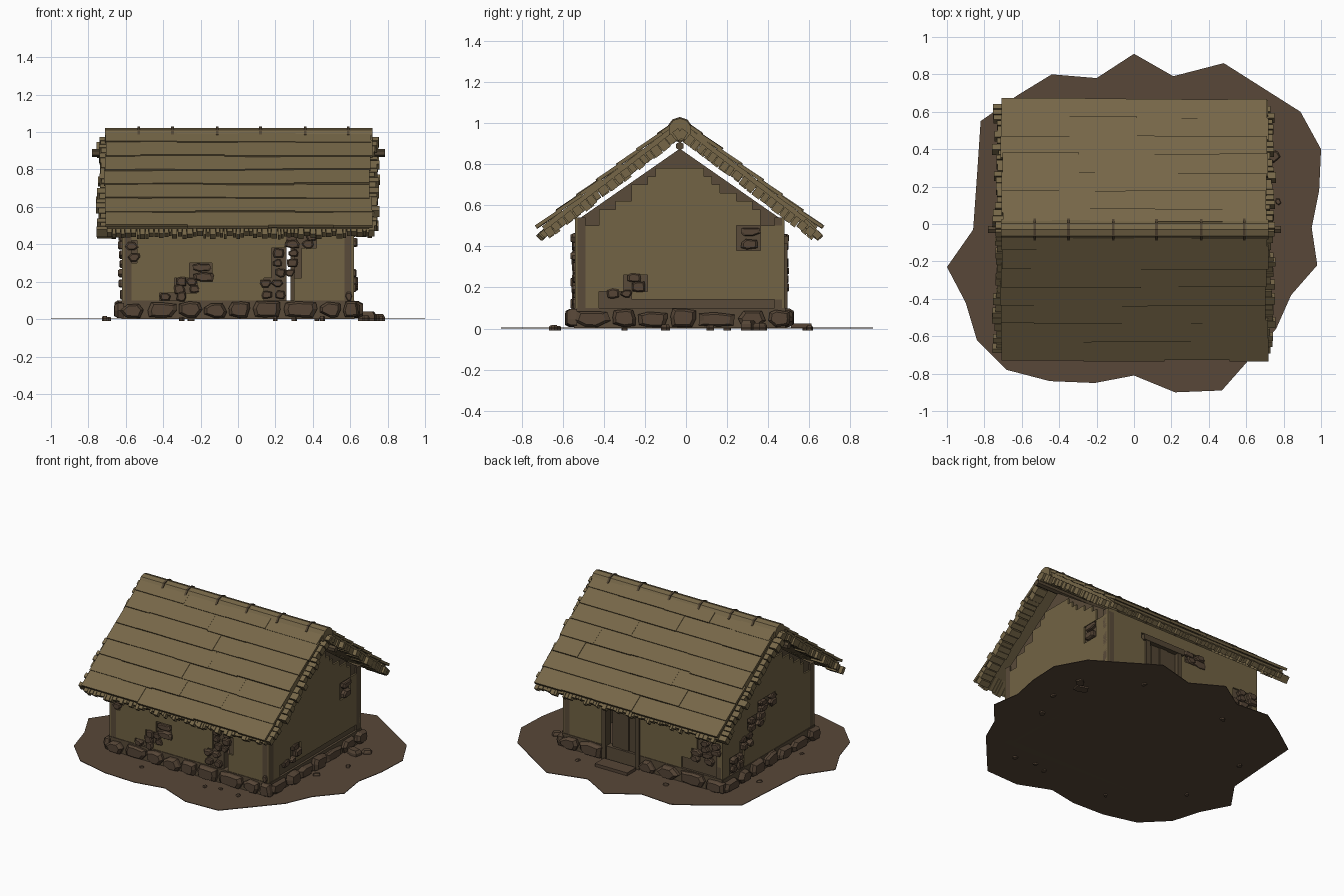
import bpy, bmesh, math, random
from mathutils import Matrix, Vector

random.seed(7)
if "Cube" in bpy.data.objects:
    bpy.data.objects.remove(bpy.data.objects["Cube"])


def material(name, *rgb):
    mat = bpy.data.materials.new(name)
    mat.use_nodes = True
    mat.diffuse_color = (*rgb, 1)
    shader = next(n for n in mat.node_tree.nodes if n.type == 'BSDF_PRINCIPLED')
    shader.inputs["Base Color"].default_value = (*rgb, 1)
    shader.inputs["Roughness"].default_value = 0.9
    return mat


STRAW = material("straw", .18, .134, .064)
PLASTER = material("mud_plaster", .168, .125, .058)
CORE = material("bare_clay", .1, .07, .041)
STONE = material("brown_stone", .092, .06, .037)
EARTH = material("earth", .099, .064, .04)
TIMBER = material("timber", .085, .06, .033)

jitter = random.uniform
shift = Matrix.Translation


def turn(angle, axis='Z'):
    return Matrix.Rotation(angle, 4, axis)


def finish(bm, name, mat):
    bmesh.ops.recalc_face_normals(bm, faces=bm.faces)
    mesh = bpy.data.meshes.new(name)
    bm.to_mesh(mesh)
    bm.free()
    mesh.materials.append(mat)
    obj = bpy.data.objects.new(name, mesh)
    bpy.context.collection.objects.link(obj)
    return obj


def box(bm, low, high, frame=Matrix(), tilt=0):
    low, high = Vector(low), Vector(high)
    size = Matrix.Diagonal((*(high - low), 1))
    place = frame @ shift((low + high) / 2) @ turn(tilt, 'X') @ size
    bmesh.ops.create_cube(bm, size=1, matrix=place)


def rod(bm, x0, x1, y, z, radius, sides):
    place = shift(((x0 + x1) / 2, y, z)) @ turn(math.pi / 2, 'Y') @ turn(math.pi / sides)
    bmesh.ops.create_cone(bm, cap_ends=True, segments=sides, radius1=radius,
                          radius2=radius, depth=x1 - x0, matrix=place)


def extrude(bm, faces, offset):
    moved = bmesh.ops.extrude_face_region(bm, geom=faces)["geom"]
    bmesh.ops.translate(bm, vec=offset, verts=[v for v in moved if isinstance(v, bmesh.types.BMVert)])


def rock(bm, frame, u, z, w, h, depth):
    """Chipped stone with a flat chamfered face, pointing along local -y."""
    sides = random.choice((6, 7, 8))
    rim = []
    for i in range(sides):
        a = math.tau * (i + jitter(-.25, .25)) / sides
        # squarish outline
        k = min(1 / max(abs(math.cos(a)), abs(math.sin(a))), 1.25) * jitter(.88, 1)
        rim.append((w / 2 * k * math.cos(a), h / 2 * k * math.sin(a)))
    rings = []
    for scale, y in ((1, .01), (1, -depth * .55), (.74, -depth)):
        rings.append([bm.verts.new(frame @ Vector((u + p * scale, y, z + q * scale))) for p, q in rim])
    bm.faces.new(rings[0])
    bm.faces.new(rings[-1])
    for a, b in zip(rings, rings[1:]):
        for i in range(sides):
            j = (i + 1) % sides
            bm.faces.new((a[i], a[j], b[j], b[i]))


# Ground: one ragged flat patch
outline = [(0, .91), (.21, .79), (.48, .86), (.89, .6), (1, .4), (.99, .18), (.95, -.02),
           (.98, -.22), (.84, -.38), (.76, -.56), (.62, -.72), (.47, -.89), (.22, -.9),
           (0, -.81), (-.21, -.85), (-.45, -.84), (-.68, -.78), (-.84, -.62), (-.9, -.42),
           (-1, -.23), (-.86, -.03), (-.84, .25), (-.82, .55), (-.62, .69), (-.44, .8), (-.2, .78)]
bm = bmesh.new()
extrude(bm, [bm.faces.new([bm.verts.new((x, y, 0)) for x, y in outline])], (0, 0, .004))
finish(bm, "ground_patch", EARTH)

# Walls: bare core under a plaster skin of square cells, with fallen patches full of stones
CELL, BASE, MID = .04, .1, -.03
HALF_X, HALF_Y = .62, .51


def wall_grid(name, mat, frame, half, top, keep, front, back):
    bm = bmesh.new()
    columns, rows = round(2 * half / CELL), round((top - BASE) / CELL)
    step, verts, faces = 2 * half / columns, {}, []

    def corner(i, j):
        if (i, j) not in verts:
            verts[i, j] = bm.verts.new((i * step - half, front, BASE + j * CELL))
        return verts[i, j]

    for i in range(columns):
        for j in range(rows):
            if keep((i + .5) * step - half, BASE + (j + .5) * CELL):
                faces.append(bm.faces.new([corner(i, j), corner(i + 1, j), corner(i + 1, j + 1), corner(i, j + 1)]))
    extrude(bm, faces, (0, back - front, 0))
    bm.transform(frame)
    finish(bm, name, mat)


def inside(rects, u, z):
    return any(a < u < b and c < z < d for a, b, c, d in rects)


def gable_line(u):
    return .875 - .7 * abs(u)


door_hole = [(-.3, -.02, 0, .42)]
crack = [(.26, .3, .1, .42)]
walls = {
    "front": (0, HALF_X, HALF_Y, crack,
              [(-.42, -.28, .1, .14), (-.34, -.2, .14, .22), (-.25, -.13, .2, .3), (.12, .26, .1, .22),
               (.2, .34, .22, .38), (.25, .43, .38, .46), (-.62, -.52, .3, .42), (.57, .62, .1, .14)]),
    "left": (1, HALF_Y, HALF_X, [],
             [(-.4, .51, .1, .14), (-.38, -.22, .14, .2), (-.26, -.17, .18, .27), (.28, .4, .38, .5)]),
    "back": (2, HALF_X, HALF_Y, door_hole,
             [(.3, .62, .1, .18), (.36, .56, .18, .26), (.44, .62, .26, .34), (0, .2, .38, .46), (-.34, 0, .4, .48)]),
    "right": (3, HALF_Y, HALF_X, [],
              [(-.42, -.28, .1, .22), (-.32, -.18, .22, .32), (-.22, -.05, .32, .42), (-.1, .08, .42, .5)]),
}
for side, (quarter, half, out, holes, patches) in walls.items():
    frame = shift((0, MID, 0)) @ turn(quarter * math.pi / 2) @ shift((0, -out, 0))
    gable = quarter % 2 == 1

    def skin(u, z):
        if inside(holes + patches, u, z):
            return False
        if not gable:
            return True
        room = gable_line(abs(u) + CELL / 2) - z - CELL / 2
        if abs(u) > .4:
            return z < .5
        return room > 0 and (room > CELL or random.random() > .25)

    wall_grid(side + "_plaster", PLASTER, frame, half, .86 if gable else .54, skin, 0, .012)
    if gable:
        bm = bmesh.new()
        profile = [(-half, BASE), (half, BASE), (half, .52), (0, gable_line(0)), (-half, .52)]
        extrude(bm, [bm.faces.new([bm.verts.new((u, .011, z)) for u, z in profile])], (0, .04, 0))
        bm.transform(frame)
        finish(bm, side + "_wall_core", CORE)
    else:
        wall_grid(side + "_wall_core", CORE, frame, half, .54, lambda u, z: not inside(holes, u, z), .011, .05)

    # Plinth and its row of foundation stones
    bm = bmesh.new()
    box(bm, (-half, -.004, 0), (half, .05, BASE), frame)
    finish(bm, side + "_plinth", CORE)
    bm = bmesh.new()
    u = -half - .02
    while u < half - .03:
        w = min(jitter(.12, .2), half + .03 - u)
        h = jitter(.072, .098)
        if not inside(holes, u + w / 2, BASE / 2):
            rock(bm, frame, u + w / 2, h / 2 + .006, w * .96, h, jitter(.03, .05))
        u += w
    finish(bm, side + "_foundation_stones", STONE)

    # Stones showing in the fallen patches
    bm = bmesh.new()
    for a, b, low, high in patches:
        count = max(1, round((high - low) / .05)) if b - a < .3 else 0
        for k in range(count):
            z = low + (k + .5) * (high - low) / count
            pieces = 2 if b - a > .13 else 1
            for p in range(pieces):
                w = (b - a) / pieces * jitter(.7, .95)
                rock(bm, frame, a + (p + .5) * (b - a) / pieces + jitter(-.015, .015) - (.02 if holes == crack and a == .2 else 0),
                     z, w, jitter(.04, .055), jitter(.01, .022))
    finish(bm, side + "_patch_stones", STONE)

# Back door: posts, lintel, planks and a doorstep
back = HALF_Y + MID
bm = bmesh.new()
for x in (.02, .28):
    box(bm, (x, back - .05, 0), (x + .03, back + .015, .43))
box(bm, (0, back - .05, .41), (.33, back + .018, .45))
finish(bm, "door_frame", TIMBER)
bm = bmesh.new()
for i in range(3):
    box(bm, (.05 + i * .067, back - .035, .02), (.112 + i * .067, back - .015 + .006 * (i % 2), .41))
finish(bm, "door_planks", TIMBER)
bm = bmesh.new()
box(bm, (.03, back + .03, 0), (.28, back + .13, .025))
finish(bm, "doorstep", STONE)

# Roof: slab, overlapping thatch courses, eave fringe and verge bundles on each slope
PITCH, RUN, COURSES, EDGE = math.atan(.765), .865, 7, .72
for side, spin in (("front", math.pi), ("back", 0)):
    frame = shift((0, MID, 1.01)) @ turn(spin) @ turn(-PITCH, 'X')
    bm = bmesh.new()
    box(bm, (-.7, 0, -.035), (.7, RUN - .02, 0), frame)
    finish(bm, side + "_roof_slab", STRAW)

    bm = bmesh.new()
    course = RUN / COURSES
    for row in range(COURSES):
        x = -EDGE + jitter(0, .02)
        while x < EDGE - .03:
            end = x + jitter(.2, .5)
            if end > EDGE - .1:
                end = EDGE - jitter(0, .015)
            s, n = max(.04, row * course - .02), jitter(-.002, .003)
            box(bm, (x, s, n), (end, (row + 1) * course + jitter(-.006, .006), n + .017), frame, .06)
            x = end
    finish(bm, side + "_thatch_courses", STRAW)

    bm = bmesh.new()
    x = -.7
    while x < .7:
        w = jitter(.016, .034)
        box(bm, (x, RUN - .09, -.045), (x + w - .003, RUN + jitter(0, .028), -.012), frame, jitter(-.22, -.1))
        x += w
    finish(bm, side + "_eave_fringe", STRAW)

    bm = bmesh.new()
    for end in (-1, 1):
        s = .03
        while s < RUN - .02:
            length = jitter(.026, .046)
            xs = sorted((end * .655, end * jitter(.725, .76)))
            box(bm, (xs[0], s, jitter(-.074, -.06)), (xs[1], s + length, -.022), frame, jitter(-.06, .06))
            s += length + jitter(.002, .008)
    finish(bm, side + "_verge_bundles", STRAW)

# Ridge roll, its ties and the pole beneath it
bm = bmesh.new()
rod(bm, -.71, .72, MID, .967, .056, 10)
finish(bm, "ridge_roll", STRAW)
bm = bmesh.new()
for x in (-.53, -.35, -.11, .12, .36, .59):
    rod(bm, x - .007, x + .007, MID, .967, .062, 10)
finish(bm, "ridge_ties", TIMBER)
bm = bmesh.new()
rod(bm, -.78, .785, MID, .888, .021, 6)
finish(bm, "ridge_pole", TIMBER)

# Loose stones lying around the house
bm = bmesh.new()
flat = turn(-math.pi / 2, 'X')
for x, y, size in ((.69, .3, .1), (.75, .36, .07), (.77, .12, .04), (.68, -.1, .05), (.45, -.64, .04), (.2, -.65, .035),
                   (.3, -.62, .03), (-.3, -.64, .03), (-.71, .2, .04), (-.69, -.3, .03), (-.25, .58, .04), (.42, .6, .035)):
    spot = shift((x, y, 0)) @ turn(jitter(0, math.tau)) @ flat
    rock(bm, spot, 0, 0, size, size * .7, size * .4)
finish(bm, "loose_stones", STONE)
